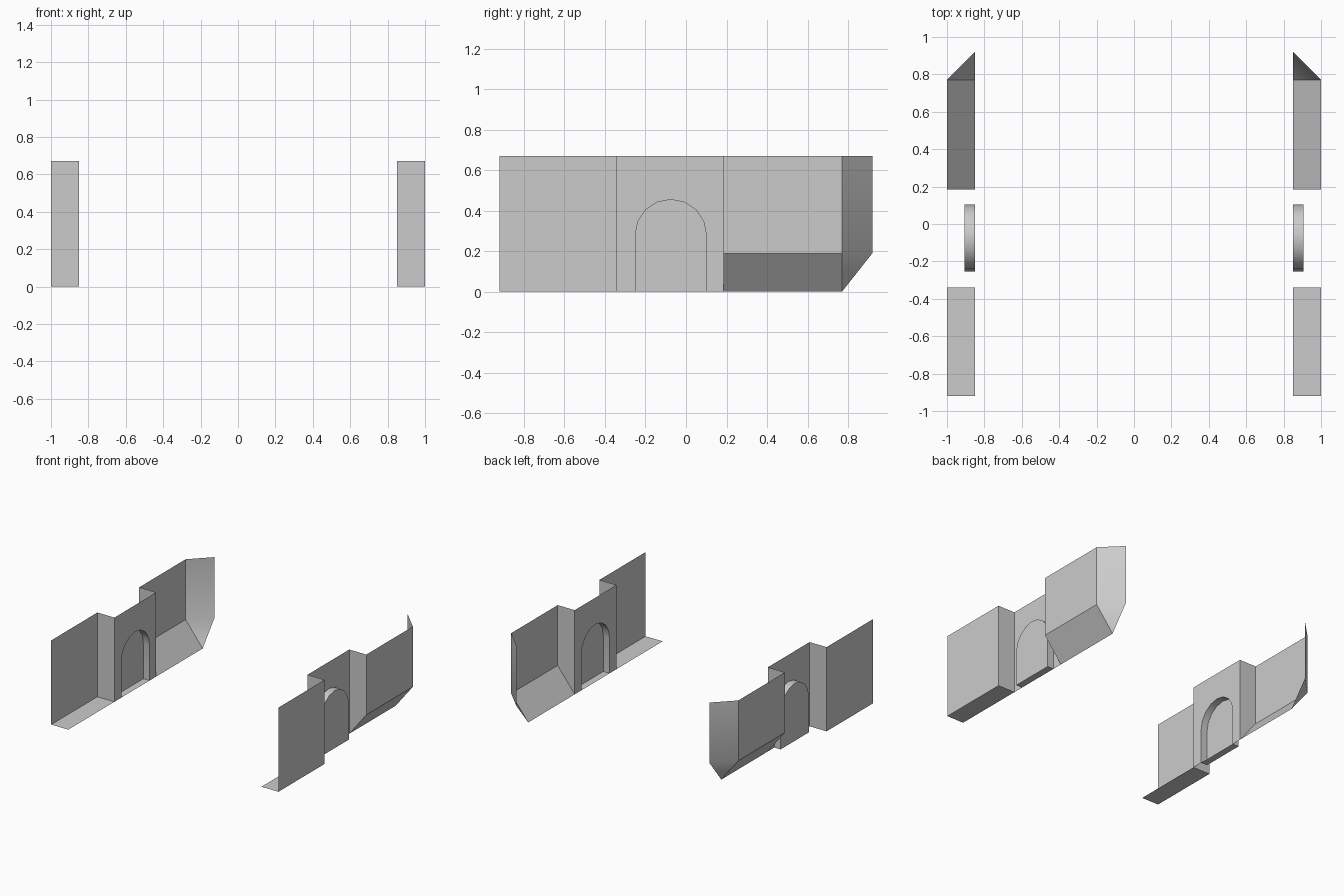
import bpy, bmesh, math

if "Cube" in bpy.data.objects:
    bpy.data.objects.remove(bpy.data.objects["Cube"])

XI, XO, XR = 0.85, 1.0, 0.905      # inner line, outer line, recess back
Y0, Y1, Y2, Y3, Y4 = -0.92, -0.34, 0.185, 0.77, 0.92
H, LIP = 0.67, 0.19


def shell(name, faces):
    """Open shell on the +x side, facing inward, mirrored to -x."""
    bm = bmesh.new()
    for f in faces:
        bm.faces.new([bm.verts.new(p) for p in f])
    bmesh.ops.remove_doubles(bm, verts=bm.verts, dist=1e-4)
    bmesh.ops.recalc_face_normals(bm, faces=bm.faces)
    if sum(f.normal.x * f.calc_area() for f in bm.faces) > 0:
        bmesh.ops.reverse_faces(bm, faces=bm.faces)
    me = bpy.data.meshes.new(name)
    bm.to_mesh(me)
    bm.free()
    ob = bpy.data.objects.new(name, me)
    bpy.context.collection.objects.link(ob)
    bpy.ops.object.select_all(action='DESELECT')
    ob.select_set(True)
    bpy.context.view_layer.objects.active = ob
    bpy.ops.object.shade_smooth_by_angle(angle=math.radians(34))
    mod = ob.modifiers.new("Mirror", 'MIRROR')
    mod.use_mirror_merge = False


# Front bay: outer wall, flat floor strip, return to the pier
shell("front_bay", [
    [(XO, Y0, 0), (XO, Y1, 0), (XO, Y1, H), (XO, Y0, H)],
    [(XI, Y0, 0), (XI, Y1, 0), (XO, Y1, 0), (XO, Y0, 0)],
    [(XI, Y1, 0), (XO, Y1, 0), (XO, Y1, H), (XI, Y1, H)],
])

# Middle pier: wall around a shallow round-topped recess
R, CY, CZ = 0.178, -0.075, 0.28
arch = [(CY - R, 0)]
arch += [(CY - R * math.cos(math.pi * i / 8), CZ + R * math.sin(math.pi * i / 8))
         for i in range(9)]
arch += [(CY + R, 0)]
front = [(XI, y, z) for y, z in arch]
back = [(XR, y, z) for y, z in arch]
n = len(arch)
shell("arched_pier", [
    [(XI, Y1, 0)] + front + [(XI, Y2, 0), (XI, Y2, H), (XI, Y1, H)],
    back,
] + [[front[i], front[(i + 1) % n], back[(i + 1) % n], back[i]] for i in range(n)])

# Back bay: return, outer wall, sloped base, angled end with corner facet
shell("back_bay", [
    [(XI, Y2, 0), (XO, Y2, LIP), (XO, Y2, H), (XI, Y2, H)],
    [(XO, Y2, LIP), (XO, Y3, LIP), (XO, Y3, H), (XO, Y2, H)],
    [(XI, Y2, 0), (XI, Y3, 0), (XO, Y3, LIP), (XO, Y2, LIP)],
    [(XO, Y3, LIP), (XI, Y4, LIP), (XI, Y4, H), (XO, Y3, H)],
    [(XI, Y3, 0), (XI, Y4, LIP), (XO, Y3, LIP)],
])
